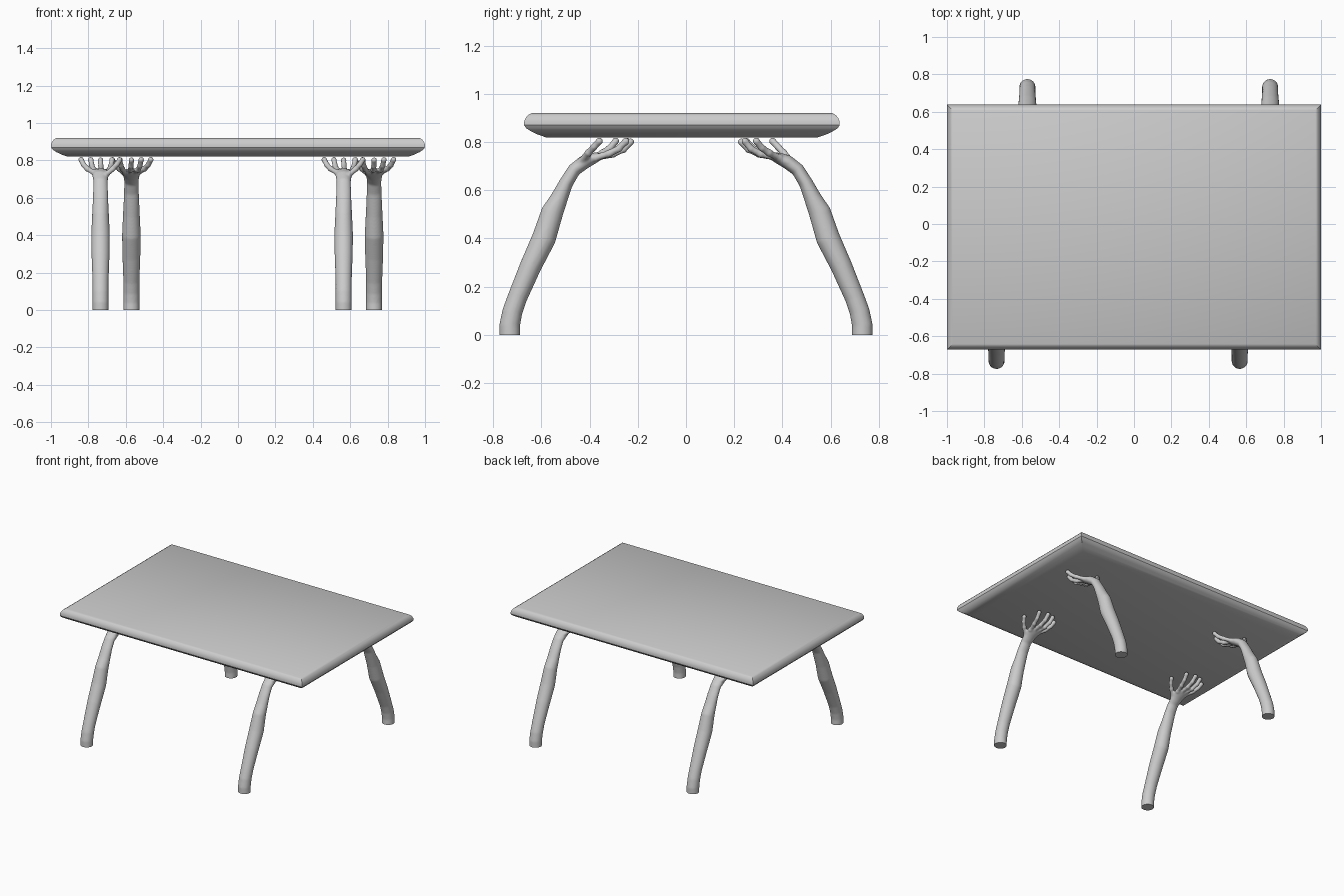
import bpy, bmesh, math
from mathutils import Vector, Matrix

if "Cube" in bpy.data.objects:
    bpy.data.objects.remove(bpy.data.objects["Cube"])


def finish(name, mesh, angle=40):
    ob = bpy.data.objects.new(name, mesh)
    bpy.context.collection.objects.link(ob)
    for p in mesh.polygons:
        p.use_smooth = True
    mesh.set_sharp_from_angle(angle=math.radians(angle))
    return ob


def bridge(bm, rings):
    # skin a list of equal-sized vertex rings and cap both ends
    n = len(rings[0])
    for a, b in zip(rings, rings[1:]):
        for i in range(n):
            j = (i + 1) % n
            bm.faces.new((a[i], a[j], b[j], b[i]))
    bm.faces.new(rings[0][::-1])
    bm.faces.new(rings[-1])


def tube(bm, pts, radii, n=24):
    # elliptical tube: radii are (sideways, thickness)
    pts = [Vector(p) for p in pts]
    rings = []
    for i, p in enumerate(pts):
        t = (pts[min(i + 1, len(pts) - 1)] - pts[max(i - 1, 0)]).normalized()
        side = Vector((1, 0, 0))
        side = (side - t * side.dot(t)).normalized()
        nor = t.cross(side)
        rx, rn = radii[i]
        rings.append([bm.verts.new(p + side * rx * math.cos(k * math.tau / n)
                                   + nor * rn * math.sin(k * math.tau / n)) for k in range(n)])
    bridge(bm, rings)


def ball(bm, p, r):
    bmesh.ops.create_icosphere(bm, subdivisions=2, radius=r, matrix=Matrix.Translation(p))


# Table top: rectangular loops following the rounded, undercut edge profile
bm = bmesh.new()
rings = []
for inset, z in [(.09, .82), (.055, .832), (.028, .845), (.008, .858), (0, .87),
                 (0, .885), (.006, .9), (.016, .912), (.03, .92)]:
    x, y0, y1 = 1 - inset, -.672 + inset, .638 - inset
    rings.append([bm.verts.new(c) for c in ((-x, y0, z), (x, y0, z), (x, y1, z), (-x, y1, z))])
bridge(bm, rings)
bmesh.ops.recalc_face_normals(bm, faces=bm.faces)
top = bpy.data.meshes.new("table_top")
bm.to_mesh(top)
bm.free()
finish("table_top", top, 30)

# Arm-shaped leg: forearm, wrist and palm
bm = bmesh.new()
arm = [(-.732, -.03, .043, .043), (-.732, .04, .043, .043), (-.721, .095, .043, .042),
       (-.700, .155, .043, .041), (-.645, .285, .048, .045), (-.590, .40, .050, .050),
       (-.555, .51, .045, .046), (-.525, .57, .042, .036), (-.498, .63, .040, .029),
       (-.464, .685, .038, .028), (-.420, .718, .043, .029), (-.385, .733, .048, .024),
       (-.360, .741, .044, .017)]
tube(bm, [(0, y, z) for y, z, _, _ in arm], [(a, b) for _, _, a, b in arm])

# Fingers: knuckle balls joined by thinner tubes (thumb first)
fingers = [
    ((.025, -.435, .72), (.065, -.405, .755), (.088, -.382, .78), (.102, -.36, .803)),
    ((.034, -.375, .735), (.048, -.32, .752), (.056, -.28, .772), (.062, -.25, .803)),
    ((.008, -.370, .737), (.004, -.305, .750), (.002, -.26, .770), (0, -.23, .801)),
    ((-.018, -.370, .737), (-.036, -.31, .750), (-.046, -.27, .772), (-.052, -.245, .803)),
    ((-.036, -.385, .735), (-.070, -.345, .755), (-.09, -.315, .776), (-.104, -.292, .804)),
]
for f in fingers:
    for p, r in zip(f, (.018, .0175, .0165, .0165)):
        ball(bm, p, r)
    for a, b in zip(f, f[1:]):
        tube(bm, [a, b], [(.0145, .0145)] * 2, 12)
bmesh.ops.recalc_face_normals(bm, faces=bm.faces)
raw = bpy.data.meshes.new("arm_raw")
bm.to_mesh(raw)
bm.free()

# Fuse the parts into one smooth skin
tmp = bpy.data.objects.new("arm_raw", raw)
bpy.context.collection.objects.link(tmp)
m = tmp.modifiers.new("fuse", 'REMESH')
m.mode = 'VOXEL'
m.voxel_size = .006
m = tmp.modifiers.new("soften", 'SMOOTH')
m.factor = .5
m.iterations = 5
dg = bpy.context.evaluated_depsgraph_get()
skin = bpy.data.meshes.new_from_object(tmp.evaluated_get(dg))
bpy.data.objects.remove(tmp)

# Cut the leg flat at the floor
bm = bmesh.new()
bm.from_mesh(skin)
bmesh.ops.bisect_plane(bm, geom=bm.verts[:] + bm.edges[:] + bm.faces[:],
                       plane_co=(0, 0, 0), plane_no=(0, 0, 1), clear_inner=True)
bmesh.ops.holes_fill(bm, edges=[e for e in bm.edges if e.is_boundary], sides=0)
bm.to_mesh(skin)
bm.free()

# Four legs: the back pair is the front pair turned half way round
for name, x, turn in [("front_left_arm_leg", -.735, 0), ("front_right_arm_leg", .565, 0),
                      ("back_left_arm_leg", -.57, math.pi), ("back_right_arm_leg", .728, math.pi)]:
    leg = finish(name, skin, 50)
    leg.location.x = x
    leg.rotation_euler.z = turn
